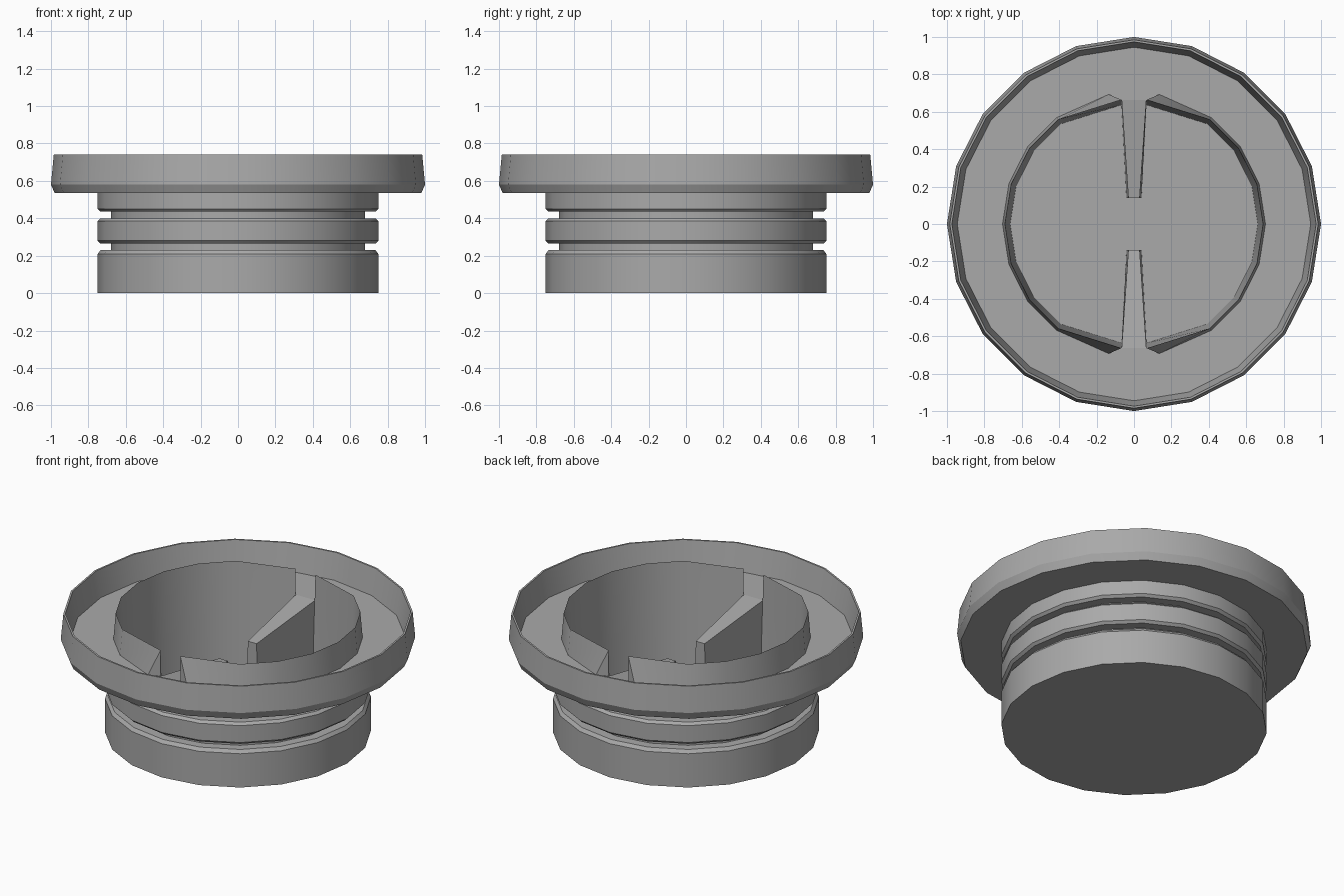
import bpy, bmesh
from math import cos, sin, radians

cube = bpy.data.objects.get("Cube")
if cube:
    bpy.data.objects.remove(cube, do_unlink=True)

SIDES = 20
TRAY_Z, TOP_Z, FLOOR_Z = 0.58, 0.74, 0.05

grey = bpy.data.materials.new("mid grey plastic")
grey.use_nodes = True
colour = (0.4, 0.4, 0.4, 1)
grey.diffuse_color = colour
grey.node_tree.nodes["Principled BSDF"].inputs["Base Color"].default_value = colour


def finish(bm, name):
    bmesh.ops.recalc_face_normals(bm, faces=bm.faces)
    mesh = bpy.data.meshes.new(name)
    bm.to_mesh(mesh)
    bm.free()
    mesh.materials.append(grey)
    obj = bpy.data.objects.new(name, mesh)
    bpy.context.collection.objects.link(obj)
    bpy.ops.object.select_all(action='DESELECT')
    obj.select_set(True)
    bpy.context.view_layer.objects.active = obj
    bpy.ops.object.shade_smooth_by_angle(angle=radians(28))
    return obj


def cup_outline(radius, end_x, end_y):
    """Two arcs of the cup, each ending beside a slit at front and back."""
    half = [(end_x, -end_y)]
    half += [(radius * cos(radians(a)), radius * sin(radians(a)))
             for a in range(-54, 55, 18)]
    half.append((end_x, end_y))
    return half + [(-x, -y) for x, y in half]


def ring(bm, points, z):
    return [bm.verts.new((x, y, z)) for x, y in points]


# Outer profile: base, two seal grooves, flange and raised rim
profile = [(0.75, 0), (0.75, 0.21), (0.735, 0.23), (0.68, 0.23)]
for low, high in ((0.265, 0.40), (0.435, None)):
    profile += [(0.68, low), (0.735, low), (0.75, low + 0.015)]
    if high:
        profile += [(0.75, high - 0.015), (0.735, high), (0.68, high)]
profile += [(0.75, 0.535), (0.98, 0.535), (1, 0.58), (0.985, TOP_Z),
            (0.974, TOP_Z), (0.945, TRAY_Z)]

bm = bmesh.new()
circle = [(cos(radians(i * 360 / SIDES)), sin(radians(i * 360 / SIDES)))
          for i in range(SIDES)]
rings = [ring(bm, [(r * x, r * y) for x, y in circle], z) for r, z in profile]
bm.faces.new(rings[0][::-1])
for a, b in zip(rings, rings[1:]):
    for i in range(SIDES):
        j = (i + 1) % SIDES
        bm.faces.new((a[i], a[j], b[j], b[i]))

# Cup: thin lip above the tray, tapering wall below, flat floor
lip = cup_outline(0.69, 0.068, 0.664)
tray = ring(bm, cup_outline(0.703, 0.135, 0.693), TRAY_Z)
top = ring(bm, lip, TOP_Z)
floor = ring(bm, [(0.96 * x, 0.96 * y) for x, y in lip], FLOOR_Z)
count = len(lip)
ends = (0, count // 2 - 1, count // 2, count - 1)
sill = {i: bm.verts.new((*lip[i], TRAY_Z)) for i in ends}
for i in range(count):
    j = (i + 1) % count
    if i in ends and j in ends:                 # slit in the lip
        bm.faces.new((tray[i], tray[j], sill[j], sill[i]))
        bm.faces.new((sill[i], sill[j], floor[j], floor[i]))
    else:
        bm.faces.new((tray[i], tray[j], top[j], top[i]))
        inner = [top[i], top[j], sill.get(j), floor[j], floor[i], sill.get(i)]
        bm.faces.new([v for v in inner if v])
for i in ends:                                  # ends of the lip at the slits
    bm.faces.new((tray[i], top[i], sill[i]))
bm.faces.new(floor)

# Tray floor between the rim and the lip
loops = [bm.edges.get((loop[i - 1], loop[i]))
         for loop in (rings[-1], tray) for i in range(len(loop))]
bmesh.ops.triangle_fill(bm, edges=loops, use_beauty=True, normal=(0, 0, 1))
finish(bm, "cap_body")


# Sloping grip fins running from the slits towards the middle
def grip_fin(name, side):
    bm = bmesh.new()
    sections = []
    for y, z, top_x, base_x in ((0.14, 0.5, 0.03, 0.04),
                                (0.664, TRAY_Z, 0.066, 0.068)):
        sections.append([bm.verts.new((side * x, side * y, h)) for x, h in
                         ((-base_x, FLOOR_Z), (base_x, FLOOR_Z),
                          (top_x, z), (-top_x, z))])
    a, b = sections
    bm.faces.new(a)
    bm.faces.new(b[::-1])
    for i in range(4):
        j = (i + 1) % 4
        bm.faces.new((a[i], b[i], b[j], a[j]))
    finish(bm, name)


grip_fin("back_grip_fin", 1)
grip_fin("front_grip_fin", -1)
